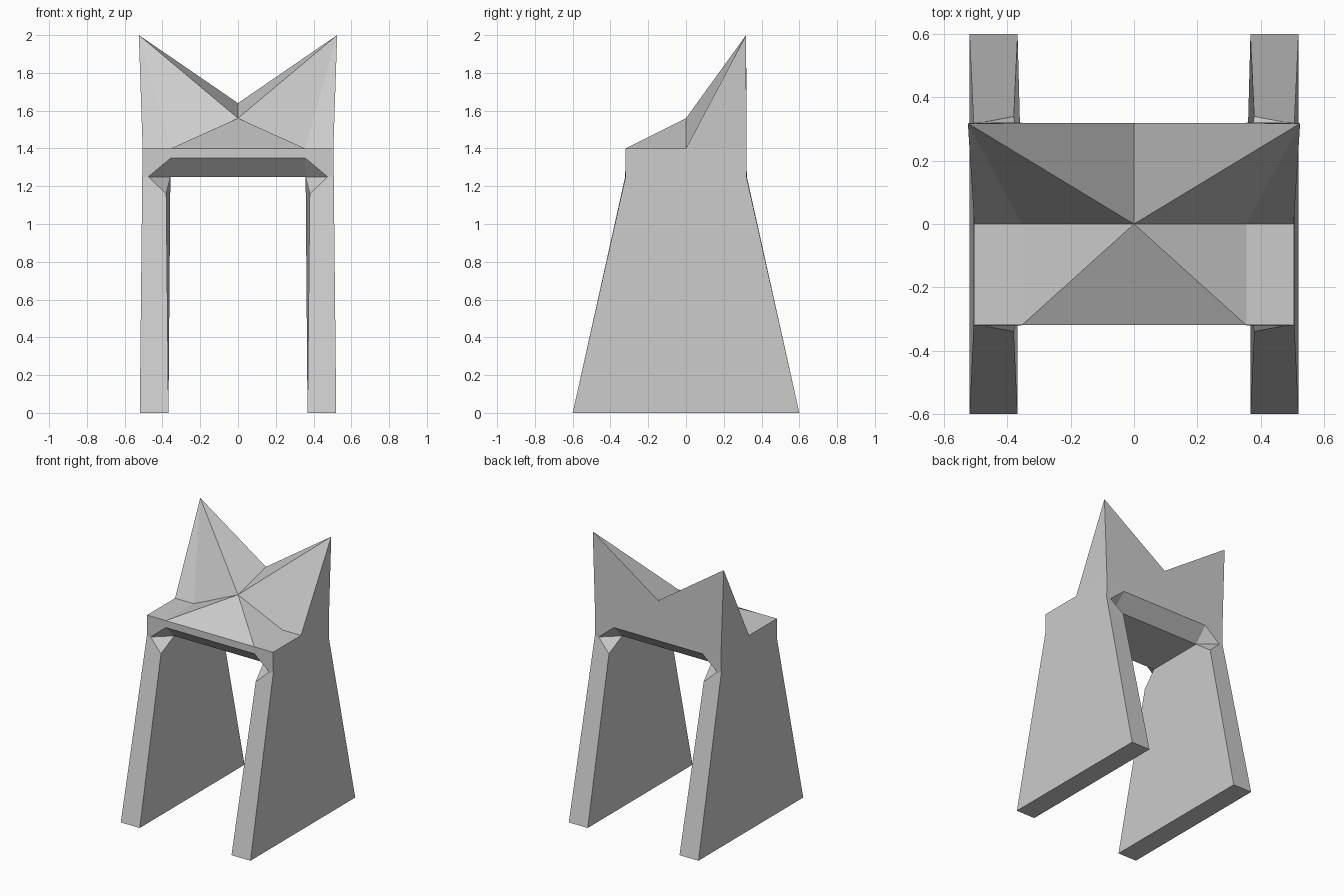
import bpy, bmesh

if "Cube" in bpy.data.objects:
    bpy.data.objects.remove(bpy.data.objects["Cube"])


def half_shell(name, points, faces):
    """Build the +x half of a part from named points, then mirror it across x."""
    bm = bmesh.new()
    v = {k: bm.verts.new(p) for k, p in points.items()}
    for f in faces:
        bm.faces.new([v[k] for k in f])
    bmesh.ops.recalc_face_normals(bm, faces=bm.faces[:])
    mesh = bpy.data.meshes.new(name)
    bm.to_mesh(mesh)
    bm.free()
    ob = bpy.data.objects.new(name, mesh)
    bpy.context.collection.objects.link(ob)
    mod = ob.modifiers.new("mirror", "MIRROR")
    mod.use_clip = True
    return ob


# Side panels and bridge: one end profile, repeated at front (-) and back (+)
end = {
    "foot_out": (.52, .6, 0), "foot_in": (.368, .6, 0),
    "knee": (.507, .32, 1.25), "top": (.505, .32, 1.4),
    "cut_up": (.355, .32, 1.35), "cut_side": (.475, .322, 1.25),
    "cut_down": (.38, .34, 1.16), "cut_in": (.358, .22, 1.25),
    "mid_top": (0, .32, 1.4), "mid_up": (0, .32, 1.35), "mid_in": (0, .22, 1.25),
}
end_faces = [
    ("foot_out", "foot_in", "cut_down", "cut_side", "knee"),   # leg end
    ("knee", "cut_side", "cut_up", "mid_up", "mid_top", "top"),  # seat edge
    ("cut_up", "cut_side", "cut_in"), ("cut_side", "cut_down", "cut_in"),  # cut corner
    ("mid_up", "cut_up", "cut_in", "mid_in"),                  # sloped underside edge
]
points, faces = {}, []
for sign, tag in ((-1, "-"), (1, "+")):
    points.update({k + tag: (x, sign * y, z) for k, (x, y, z) in end.items()})
    faces += [[k + tag for k in f] for f in end_faces]

# Long faces joining the front profile to the back one
for strip in (("foot_out", "foot_in"), ("cut_in", "mid_in"),
              ("foot_in", "cut_down", "cut_in"), ("foot_out", "knee", "top")):
    faces.append([k + "-" for k in strip] + [k + "+" for k in reversed(strip)])
half_shell("legs_and_bridge", points, faces)

# Faceted seat rising into a two-pointed back
half_shell("seat_and_back", {
    "centre": (0, 0, 1.56), "front_mid": (0, -.32, 1.4), "front": (.355, -.32, 1.4),
    "corner": (.505, -.32, 1.4), "side": (.355, 0, 1.4), "edge": (.505, 0, 1.4),
    "back": (.505, .32, 1.4), "back_mid": (0, .32, 1.4),
    "peak": (.525, .318, 2.0), "notch": (0, .32, 1.64),
}, [
    ("front_mid", "front", "centre"), ("front", "side", "centre"),
    ("front", "corner", "edge", "side"), ("centre", "side", "peak"),
    ("side", "edge", "peak"), ("edge", "back", "peak"),
    ("centre", "peak", "notch"), ("notch", "peak", "back", "back_mid"),
])
